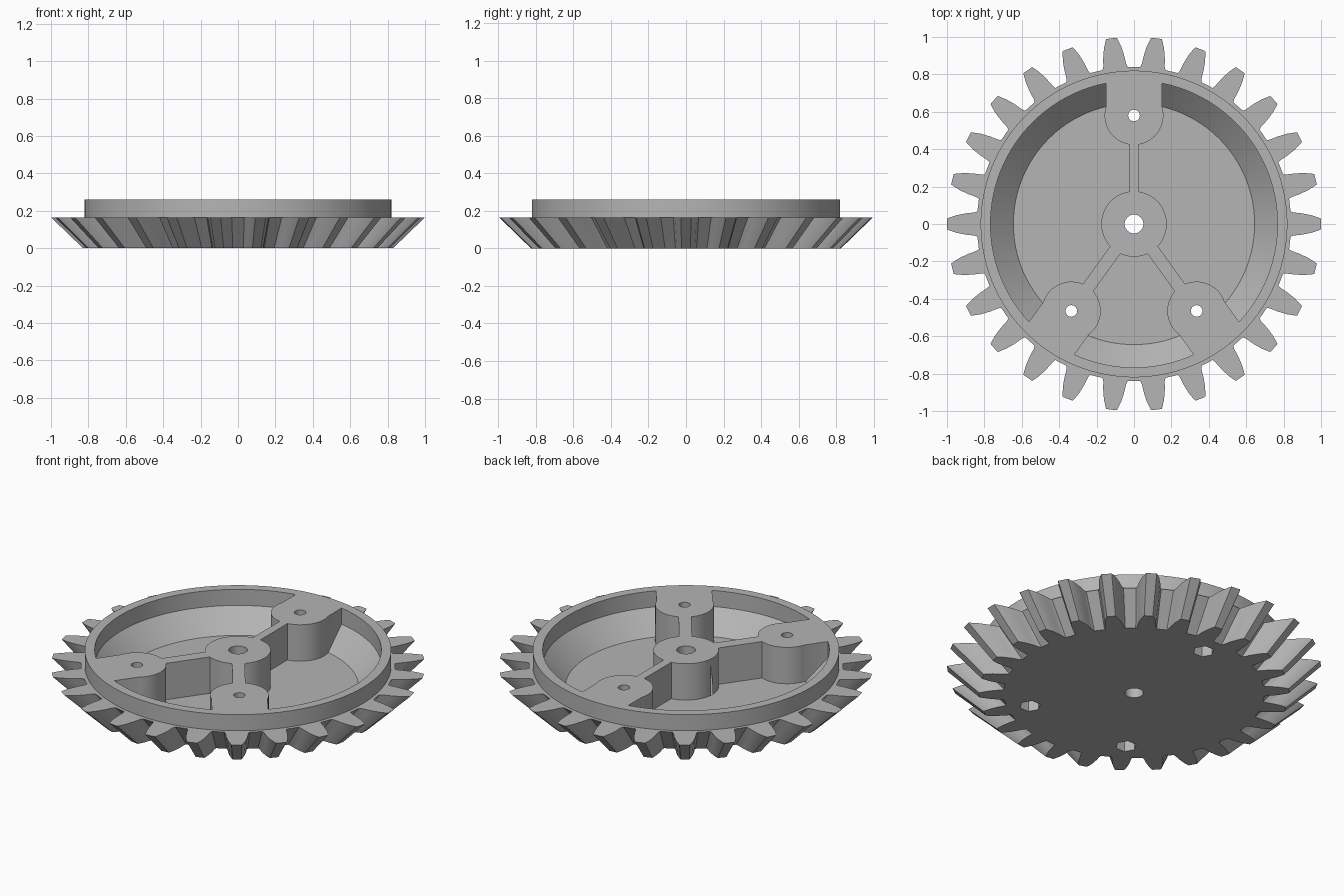
import bpy, bmesh
from math import sin, cos, pi, atan2, hypot

default = bpy.data.objects.get("Cube")
if default:
    bpy.data.objects.remove(default, do_unlink=True)

TEETH = 26
FACE_Z, RIM_Z, FLOOR_Z = 0.165, 0.26, 0.045
BOTTOM_SCALE = 0.829

grey = bpy.data.materials.new("plain grey")
grey.use_nodes = True
grey.diffuse_color = (0.46, 0.46, 0.46, 1)
grey.node_tree.nodes["Principled BSDF"].inputs["Base Color"].default_value = grey.diffuse_color


def loft(name, loops):
    """Closed solid through a stack of loops with equal point counts."""
    bm = bmesh.new()
    rings = [[bm.verts.new(p) for p in loop] for loop in loops]
    n = len(rings[0])
    for low, high in zip(rings, rings[1:]):
        for i in range(n):
            j = (i + 1) % n
            bm.faces.new((low[i], low[j], high[j], high[i]))
    bm.faces.new(rings[0][::-1])
    bm.faces.new(rings[-1])
    bmesh.ops.recalc_face_normals(bm, faces=bm.faces)
    mesh = bpy.data.meshes.new(name)
    bm.to_mesh(mesh)
    bm.free()
    mesh.materials.append(grey)
    obj = bpy.data.objects.new(name, mesh)
    bpy.context.collection.objects.link(obj)
    return obj


def circle(r, z, x=0, y=0, n=64):
    return [(x + r * cos(2 * pi * i / n), y + r * sin(2 * pi * i / n), z) for i in range(n)]


def cylinder(name, r, z0, z1, x=0, y=0, n=64):
    return loft(name, [circle(r, z0, x, y, n), circle(r, z1, x, y, n)])


def bar(name, start, end, width, z0, z1):
    """Upright plate of the given width between two plan points."""
    (ax, ay), (bx, by) = start, end
    length = hypot(bx - ax, by - ay)
    nx, ny = (ay - by) / length * width / 2, (bx - ax) / length * width / 2
    plan = [(ax - nx, ay - ny), (bx - nx, by - ny), (bx + nx, by + ny), (ax + nx, ay + ny)]
    return loft(name, [[(x, y, z) for x, y in plan] for z in (z0, z1)])


def combine(target, tool, operation):
    """Apply a boolean and discard the tool."""
    mod = target.modifiers.new("cut", "BOOLEAN")
    mod.operation, mod.solver, mod.object = operation, "EXACT", tool
    graph = bpy.context.evaluated_depsgraph_get()
    result = bpy.data.meshes.new_from_object(target.evaluated_get(graph))
    target.modifiers.clear()
    target.data = result
    bpy.data.objects.remove(tool, do_unlink=True)


# Bevel gear body: one tooth flank, mirrored and repeated around the axis
flank = [(0.84, 0.068), (0.855, 0.062), (0.9, 0.057), (0.95, 0.047), (0.99, 0.033), (1.0, 0.028)]
tooth = [(r, -w) for r, w in flank] + [(r, w) for r, w in reversed(flank)]
outline = []
for t in range(TEETH):
    for r, w in tooth:
        a = 2 * pi * t / TEETH + atan2(w, r)
        outline.append((r * cos(a), r * sin(a)))
gear = loft("bevel_gear", [[(x * s, y * s, z) for x, y in outline]
                           for s, z in ((BOTTOM_SCALE, 0), (1, FACE_Z))])

# Raised rim
combine(gear, cylinder("rim", 0.82, FACE_Z - 0.007, RIM_Z, n=128), "UNION")

# Hollow with sloped lower wall, leaving hub, bosses, arms and ribs standing
pocket = loft("pocket", [circle(0.645, FLOOR_Z, n=128), circle(0.767, FACE_Z, n=128),
                         circle(0.767, 0.3, n=128)])
bosses = [(0, 0.58), (-0.335, -0.465), (0.335, -0.465)]
span = (-0.05, 0.4)
combine(pocket, cylinder("hub", 0.175, *span), "DIFFERENCE")
for x, y in bosses:
    combine(pocket, cylinder("boss", 0.157, *span, x, y), "DIFFERENCE")
    combine(pocket, bar("arm", (x, y), (x * 1.5, y * 1.5), 0.3, *span), "DIFFERENCE")
    rib_width = 0.05 if x == 0 else 0.068
    combine(pocket, bar("rib", (x * 0.1, y * 0.1), (x, y), rib_width, *span), "DIFFERENCE")
combine(gear, pocket, "DIFFERENCE")

# Axle hole, screw holes and hexagonal nut recesses underneath
combine(gear, cylinder("axle_hole", 0.05, -0.1, 0.4, n=48), "DIFFERENCE")
for x, y in bosses:
    combine(gear, cylinder("screw_hole", 0.031, -0.1, 0.4, x, y, 32), "DIFFERENCE")
    combine(gear, cylinder("nut_recess", 0.057, -0.1, 0.1, x, y, 6), "DIFFERENCE")

bpy.ops.object.select_all(action="DESELECT")
gear.select_set(True)
bpy.context.view_layer.objects.active = gear
bpy.ops.object.shade_smooth_by_angle()
